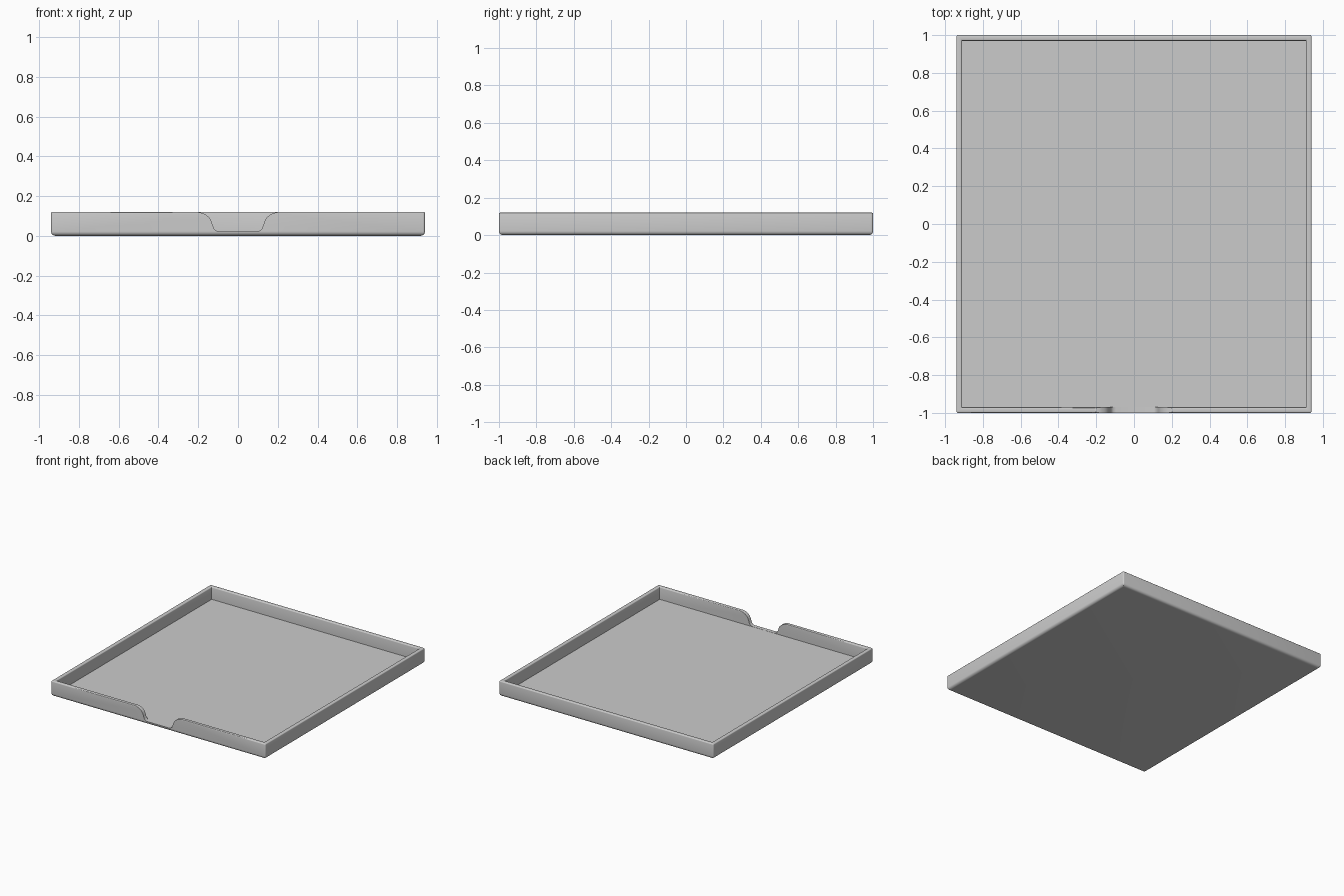
import bpy, bmesh, math

cube = bpy.data.objects.get("Cube")
if cube:
    bpy.data.objects.remove(cube, do_unlink=True)

HALF_X, HALF_Y, HEIGHT = 0.94, 1.0, 0.12
WALL, FLOOR = 0.03, 0.022
BASE_R, RIM_R = 0.022, 0.007

grey = bpy.data.materials.new("plain grey")
grey.use_nodes = True
colour = (0.6, 0.6, 0.6, 1)
grey.diffuse_color = colour
grey.node_tree.nodes["Principled BSDF"].inputs["Base Color"].default_value = colour


def make_object(name, bm):
    bmesh.ops.recalc_face_normals(bm, faces=bm.faces)
    mesh = bpy.data.meshes.new(name)
    bm.to_mesh(mesh)
    bm.free()
    mesh.materials.append(grey)
    obj = bpy.data.objects.new(name, mesh)
    bpy.context.collection.objects.link(obj)
    return obj


def arc(cx, cy, r, start, end, steps=5):
    angles = [math.radians(start + (end - start) * i / steps) for i in range(steps + 1)]
    return [(cx + r * math.cos(a), cy + r * math.sin(a)) for a in angles]


def ring(bm, inset, z, radius):
    """Rounded rectangle of vertices, inset from the outer size."""
    x, y = HALF_X - inset - radius, HALF_Y - inset - radius
    pts = []
    for i, (sx, sy) in enumerate([(1, 1), (-1, 1), (-1, -1), (1, -1)]):
        pts += arc(sx * x, sy * y, radius, 90 * i, 90 * i + 90, 4)
    return [bm.verts.new((px, py, z)) for px, py in pts]


# Tray shell: wall section (inset, height) swept round the rectangle
section = arc(BASE_R, BASE_R, BASE_R, 270, 180, 6)
section += arc(RIM_R, HEIGHT - RIM_R, RIM_R, 180, 90, 3)
section += arc(WALL - RIM_R, HEIGHT - RIM_R, RIM_R, 90, 0, 3)
section.append((WALL, FLOOR))

bm = bmesh.new()
rings = [ring(bm, inset, z, max(0.001, 0.01 - inset)) for inset, z in section]
for a, b in zip(rings, rings[1:]):
    n = len(a)
    for i in range(n):
        bm.faces.new((a[i], a[(i + 1) % n], b[(i + 1) % n], b[i]))
bm.faces.new(rings[0])
bm.faces.new(rings[-1])
tray = make_object("tray", bm)

# Finger notch: flared, round-bottomed cutout in the front wall
half = [(0.095, FLOOR + 0.001), (0.11, 0.026), (0.12, 0.036), (0.127, 0.052),
        (0.134, 0.074), (0.143, 0.09), (0.158, 0.104), (0.178, 0.114),
        (0.2, 0.119), (0.22, 0.121), (0.22, 0.2)]
outline = half + [(-x, z) for x, z in reversed(half)]
bm = bmesh.new()
face = bm.faces.new([bm.verts.new((x, -HALF_Y - 0.05, z)) for x, z in outline])
out = bmesh.ops.extrude_face_region(bm, geom=[face])
bmesh.ops.translate(bm, vec=(0, 0.05 + WALL + 0.02, 0),
                    verts=[v for v in out["geom"] if isinstance(v, bmesh.types.BMVert)])
cutter = make_object("notch_cutter", bm)
cutter.hide_render = True

cut = tray.modifiers.new("finger notch", "BOOLEAN")
cut.operation = "DIFFERENCE"
cut.solver = "EXACT"
cut.object = cutter

bpy.ops.object.select_all(action="DESELECT")
bpy.context.view_layer.objects.active = tray
tray.select_set(True)
bpy.ops.object.modifier_apply(modifier=cut.name)
bpy.data.objects.remove(cutter, do_unlink=True)
bpy.ops.object.shade_smooth_by_angle(angle=math.radians(35))
